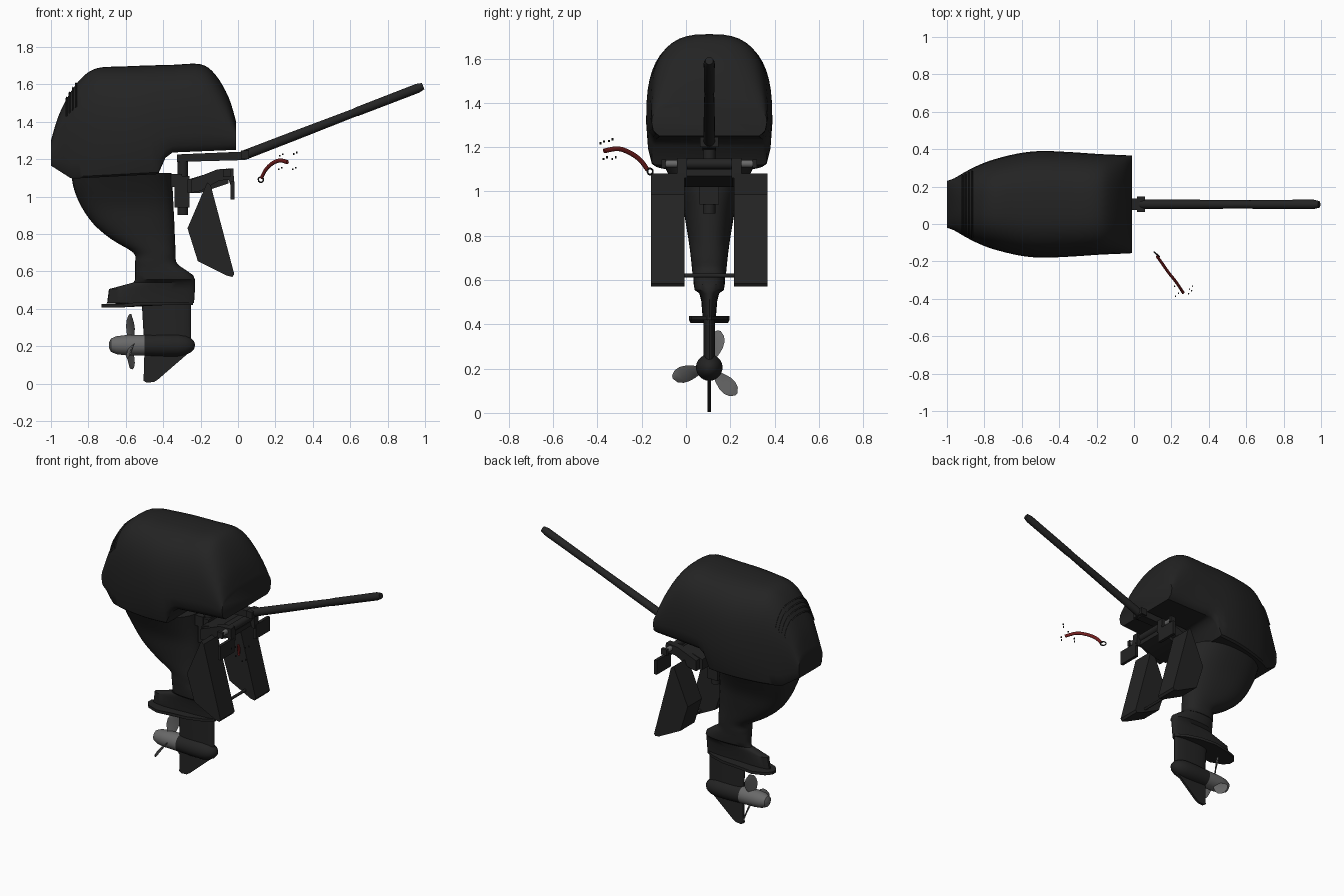
import bpy, bmesh, math
from mathutils import Vector, Matrix

if "Cube" in bpy.data.objects:
    bpy.data.objects.remove(bpy.data.objects["Cube"])

CY = 0.105  # centreline of the motor


def material(name, rgb):
    m = bpy.data.materials.new(name)
    m.diffuse_color = (*rgb, 1)
    m.use_nodes = True
    m.node_tree.nodes["Principled BSDF"].inputs["Base Color"].default_value = m.diffuse_color
    return m


BLACK = material("black", (0.017, 0.017, 0.017))
GREY = material("propeller grey", (0.14, 0.14, 0.14))
RED = material("cord red", (0.16, 0.012, 0.012))


def finish(name, bm, mat, angle=35):
    bmesh.ops.recalc_face_normals(bm, faces=bm.faces)
    me = bpy.data.meshes.new(name)
    bm.to_mesh(me)
    bm.free()
    me.materials.append(mat)
    ob = bpy.data.objects.new(name, me)
    bpy.context.collection.objects.link(ob)
    bpy.ops.object.select_all(action='DESELECT')
    ob.select_set(True)
    bpy.context.view_layer.objects.active = ob
    bpy.ops.object.shade_smooth_by_angle(angle=math.radians(angle))
    return ob


def loft(name, rings, mat, closed=True, angle=35):
    bm = bmesh.new()
    rows = [[bm.verts.new(p) for p in r] for r in rings]
    n = len(rows[0])
    for a, b in zip(rows, rows[1:]):
        for i in range(n if closed else n - 1):
            j = (i + 1) % n
            bm.faces.new((a[i], a[j], b[j], b[i]))
    if closed:
        bm.faces.new(rows[0])
        bm.faces.new(rows[-1])
    return finish(name, bm, mat, angle)


def box(name, lo, hi, mat=BLACK):
    pts = lambda z: [(lo[0], lo[1], z), (hi[0], lo[1], z), (hi[0], hi[1], z), (lo[0], hi[1], z)]
    return loft(name, [pts(lo[2]), pts(hi[2])], mat)


def prism(name, xz, y0, y1, mat=BLACK):
    return loft(name, [[(x, y, z) for x, z in xz] for y in (y0, y1)], mat)


def tube(name, stations, mat=BLACK, sides=20, flat=1.0):
    """Round or flattened bar through (point, radius) stations."""
    rings = []
    pts = [Vector(p) for p, r in stations]
    for i, (p, r) in enumerate(stations):
        d = pts[min(i + 1, len(pts) - 1)] - pts[max(i - 1, 0)]
        side = d.cross(Vector((0, 0, 1)))
        if side.length < 1e-5:
            side = Vector((0, 1, 0))
        side.normalize()
        up = side.cross(d).normalized()
        rings.append([pts[i] + side * r * flat * math.cos(t) + up * r * math.sin(t)
                      for t in (2 * math.pi * k / sides for k in range(sides))])
    return loft(name, rings, mat)


def power(v, e):
    return math.copysign(abs(v) ** e, v)


def smooth_rows(rows, steps):
    """Catmull-Rom interpolation of the station tables."""
    out = []
    for i in range(len(rows) - 1):
        a, b, c, d = (rows[max(0, min(len(rows) - 1, i + k))] for k in (-1, 0, 1, 2))
        for s in range(steps):
            t = s / steps
            out.append([0.5 * (2 * q + (r - p) * t + (2 * p - 5 * q + 4 * r - w) * t * t
                               + (3 * q - p - 3 * r + w) * t ** 3) for p, q, r, w in zip(a, b, c, d)])
    return out + [list(rows[-1])]


# Cowl: x, top, widest height, half width
cowl = smooth_rows([
    (-1.0, 1.30, 1.23, 0.125), (-0.96, 1.43, 1.27, 0.14), (-0.90, 1.55, 1.29, 0.175),
    (-0.83, 1.64, 1.30, 0.21), (-0.75, 1.687, 1.31, 0.24), (-0.62, 1.695, 1.31, 0.272),
    (-0.50, 1.70, 1.31, 0.285), (-0.35, 1.704, 1.32, 0.28), (-0.20, 1.707, 1.33, 0.27),
    (-0.12, 1.65, 1.33, 0.266), (-0.05, 1.53, 1.32, 0.263), (-0.01, 1.40, 1.31, 0.26)], 4)


def cowl_bottom(x):
    pts = [(-1.0, 1.165), (-0.89, 1.095), (-0.42, 1.12), (-0.395, 1.2), (-0.36, 1.235), (0, 1.25)]
    for (x0, z0), (x1, z1) in zip(pts, pts[1:]):
        if x <= x1:
            return z0 + (z1 - z0) * (x - x0) / (x1 - x0)
    return 1.25


def cowl_arc(x, top, mid, hw, n=24, lift=0.0, t0=0.0):
    return [(x - lift, CY + (hw + lift) * power(math.cos(t), 0.72), mid + (top - mid + lift) * power(math.sin(t), 0.72))
            for t in (t0 + (math.pi - 2 * t0) * k / n for k in range(n + 1))]


rings = []
for x, top, mid, hw in cowl:
    b = cowl_bottom(x)
    low = [(x, CY - hw * 0.97, b + (mid - b) * 0.4), (x, CY - hw * 0.91, b + 0.01), (x, CY - hw * 0.86, b),
           (x, CY + hw * 0.86, b), (x, CY + hw * 0.91, b + 0.01), (x, CY + hw * 0.97, b + (mid - b) * 0.4)]
    rings.append(cowl_arc(x, top, mid, hw) + low)
loft("cowl", rings, BLACK)

# Raised vent ribs wrapping the rear of the cowl
for k in range(4):
    i = 7 + k
    a, b = cowl[i], cowl[i + 1]
    m = [p + (q - p) * 0.3 for p, q in zip(a, b)]
    loft("vent_rib", [cowl_arc(*a, t0=0.5), cowl_arc(*a, lift=0.005, t0=0.5),
                      cowl_arc(*m, lift=0.005, t0=0.5), cowl_arc(*m, t0=0.5)], BLACK, closed=False)


def column(name, rows, steps=1, e=0.85, sides=32):
    """Upright loft: z, rear x, front x, half width."""
    rings = []
    for z, x0, x1, hw in smooth_rows(rows, steps):
        rings.append([((x0 + x1) / 2 + (x1 - x0) / 2 * power(math.cos(t), e), CY + hw * power(math.sin(t), e), z)
                      for t in (2 * math.pi * k / sides for k in range(sides))])
    return loft(name, rings, BLACK)


# Leg and gear housing
column("leg", [(1.125, -0.89, -0.355, 0.21), (1.05, -0.88, -0.35, 0.17), (0.95, -0.84, -0.345, 0.125),
               (0.85, -0.77, -0.34, 0.105), (0.77, -0.675, -0.337, 0.092), (0.70, -0.56, -0.333, 0.083),
               (0.65, -0.55, -0.33, 0.078), (0.62, -0.55, -0.30, 0.075)], 3)
column("leg_collar", [(0.645, -0.55, -0.335, 0.072), (0.58, -0.55, -0.24, 0.07), (0.555, -0.55, -0.23, 0.066),
                      (0.54, -0.56, -0.23, 0.045), (0.505, -0.69, -0.23, 0.036), (0.43, -0.70, -0.235, 0.03)])
plan = [(-0.24, 0.01), (-0.30, 0.05), (-0.40, 0.082), (-0.52, 0.092), (-0.62, 0.085), (-0.70, 0.055), (-0.73, 0.02)]
outline = [(x, CY + w) for x, w in plan] + [(x, CY - w) for x, w in reversed(plan)]
loft("ventilation_plate", [[(x, y, z + (0.012 if x > -0.6 else 0)) for x, y in outline] for z in (0.407, 0.425)], BLACK)
column("gear_strut", [(0.44, -0.515, -0.25, 0.026), (0.18, -0.50, -0.25, 0.026)])
bullet = [(-0.50, 0.056), (-0.40, 0.06), (-0.32, 0.06), (-0.28, 0.052), (-0.25, 0.037), (-0.235, 0.02), (-0.23, 0.004)]
tube("gear_case", [((x, CY, 0.205), r) for x, r in bullet], sides=28)
skeg = [(-0.50, 0.18), (-0.505, 0.015), (-0.49, 0.005), (-0.45, 0.008), (-0.43, 0.02), (-0.245, 0.18)]
prism("skeg", skeg, CY - 0.008, CY + 0.008)

# Propeller
hub = [(-0.50, 0.056), (-0.60, 0.054), (-0.65, 0.048), (-0.68, 0.035), (-0.69, 0.015)]
tube("propeller_hub", [((x, CY, 0.205), r) for x, r in hub], GREY, sides=28)
blade = [(0.04, 0.022), (0.07, 0.035), (0.10, 0.043), (0.13, 0.042), (0.155, 0.03), (0.172, 0.008)]
for angle in (75, 195, 315):
    rot = Matrix.Rotation(math.radians(angle - 90), 3, 'X')
    rows = []
    for r, w in blade:
        twist = math.radians(50 - 170 * r)
        ring = []
        for u, v in ((-1, 0), (-0.5, 1), (0.5, 1), (1, 0), (0.5, -1), (-0.5, -1)):
            a, c = u * w, v * 0.004
            p = Vector((a * math.sin(twist) + c * math.cos(twist), a * math.cos(twist) - c * math.sin(twist), r))
            ring.append(rot @ p + Vector((-0.575, CY, 0.205)))
        rows.append(ring)
    loft("propeller_blade", rows, GREY, angle=60)

# Transom bracket, mirrored about the centreline
for s in (-1, 1):
    y0, y1 = sorted((CY + s * 0.112, CY + s * 0.262))
    prism("bracket_wedge", [(-0.165, 1.075), (-0.145, 1.06), (-0.13, 1.0), (-0.02, 0.585), (-0.03, 0.57),
                            (-0.06, 0.577), (-0.215, 0.655), (-0.27, 0.83)], y0, y1)
    box("clamp_pad", (-0.04, y0, 0.985), (-0.02, y1, 1.08))
    ya, yb = sorted((CY + s * 0.1, CY + s * 0.145))
    prism("clamp_arm", [(-0.25, 1.02), (-0.25, 1.09), (-0.11, 1.145), (-0.025, 1.15), (-0.02, 1.06),
                        (-0.04, 1.06), (-0.05, 1.09), (-0.1, 1.085), (-0.2, 1.03)], ya, yb)
    tube("tilt_bolt", [((-0.06, CY + s * 0.14, 1.125), 0.016), ((-0.06, CY + s * 0.205, 1.125), 0.016)], GREY)
    box("bolt_cap", (-0.08, CY + s * 0.205 - 0.01, 1.105), (-0.04, CY + s * 0.205 + 0.01, 1.145))
tube("tilt_tube", [((-0.06, CY - 0.14, 1.125), 0.024), ((-0.06, CY + 0.14, 1.125), 0.024)])
tube("lower_rod", [((-0.1, CY - 0.12, 0.62), 0.009), ((-0.1, CY + 0.12, 0.62), 0.009)], sides=12)
prism("swivel_block", [(-0.27, 1.02), (-0.27, 1.09), (-0.12, 1.135), (-0.05, 1.1), (-0.05, 1.07), (-0.2, 1.02)],
      CY - 0.108, CY + 0.108)
box("swivel_column", (-0.34, CY - 0.045, 0.94), (-0.26, CY + 0.045, 1.11))
tube("swivel_pin", [((-0.295, CY, 0.9), 0.028), ((-0.295, CY, 1.21), 0.028)])
box("leg_mount", (-0.37, CY - 0.05, 1.05), (-0.30, CY + 0.05, 1.12))

# Steering arm and tiller
prism("steering_arm", [(-0.325, 1.185), (-0.325, 1.225), (0.03, 1.24), (0.06, 1.22), (0.04, 1.195)], CY - 0.03, CY + 0.03)
box("tiller_hinge", (0.015, CY - 0.042, 1.2), (0.06, CY + 0.042, 1.245))
a, b = Vector((0.03, CY, 1.22)), Vector((0.99, CY, 1.59))
tube("tiller", [(a.lerp(b, t), r) for t, r in
                ((0, 0.026), (0.3, 0.025), (0.62, 0.022), (0.63, 0.024), (0.97, 0.025), (1, 0.018))])

# Safety cord with clip and loose pins
cord = smooth_rows([(0.125, -0.175, 1.10), (0.15, -0.21, 1.145), (0.185, -0.26, 1.178),
                    (0.225, -0.31, 1.193), (0.265, -0.37, 1.183)], 5)
tube("safety_cord", [(p, 0.011) for p in cord], RED, sides=10, flat=0.7)
tube("cord_clip", [((0.122 + 0.014 * math.cos(t), -0.162 - 0.012 * math.cos(t), 1.09 + 0.014 * math.sin(t)), 0.004)
                   for t in (2 * math.pi * k / 16 for k in range(17))], sides=8)
for x, y, z in ((0.23, -0.378, 1.222), (0.305, -0.34, 1.232), (0.30, -0.365, 1.15), (0.225, -0.325, 1.15)):
    for d in (-0.008, 0.008):
        tube("loose_pin", [((x + d, y + d, z - 0.005 + d / 2), 0.004), ((x + d, y + d, z + 0.005 + d / 2), 0.004)], sides=8)
